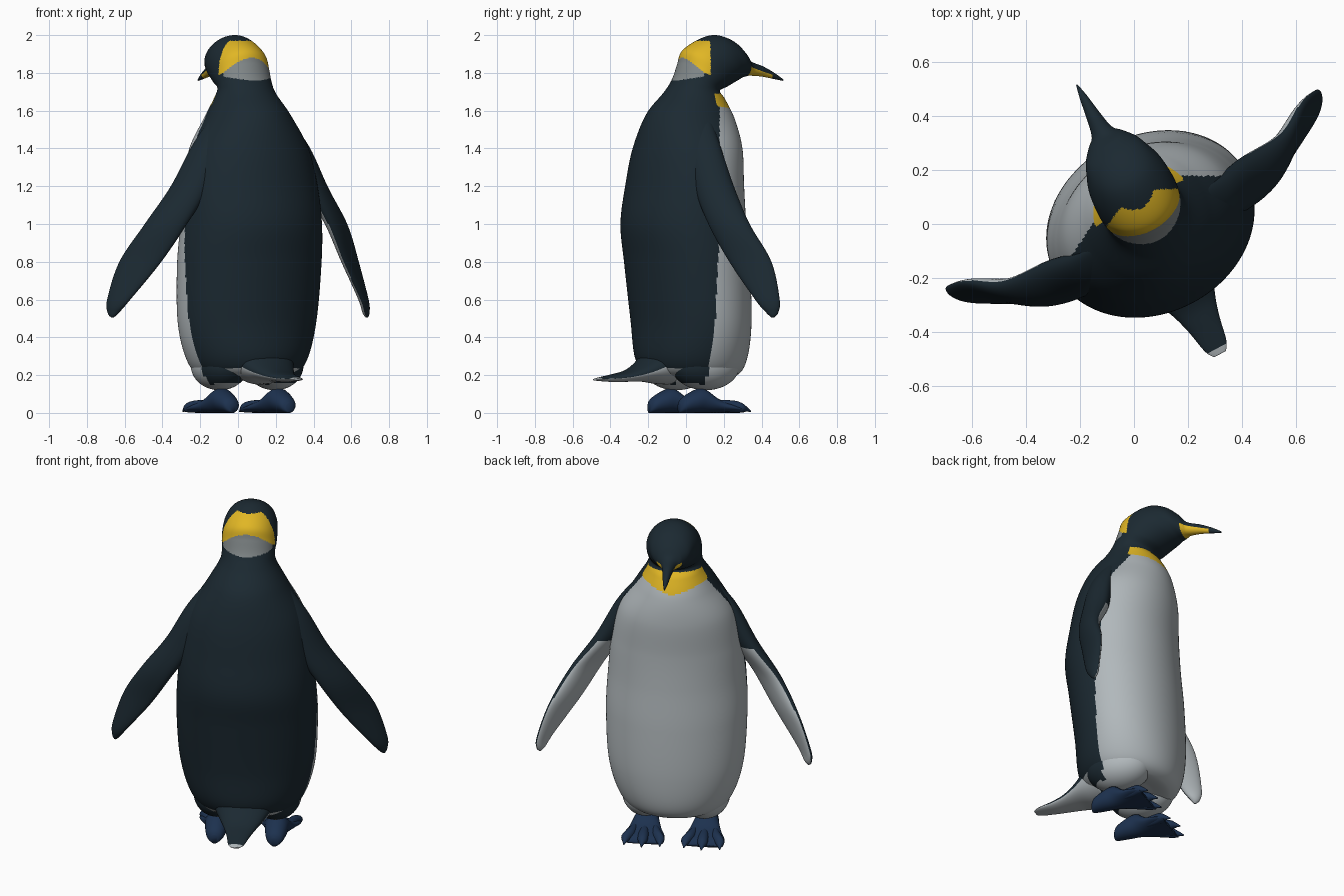
import bpy, bmesh, math
from mathutils import Vector, Matrix

if "Cube" in bpy.data.objects:
    bpy.data.objects.remove(bpy.data.objects["Cube"])

# local frame: x = sideways, y = beak direction, z = up; then turned as a whole
PLACE = Matrix.Rotation(math.radians(28), 4, 'Z') @ Matrix.Translation((0.055, 0, 0))


def material(name, rgb):
    m = bpy.data.materials.new(name)
    m.diffuse_color = (*rgb, 1)
    m.use_nodes = True
    m.node_tree.nodes["Principled BSDF"].inputs["Base Color"].default_value = m.diffuse_color
    return m


DARK = material("dark slate", (0.011, 0.022, 0.031))
PALE = material("pale grey", (0.44, 0.48, 0.50))
GOLD = material("golden yellow", (0.75, 0.47, 0.018))
GREY = material("mid grey", (0.22, 0.245, 0.25))
BLUE = material("navy blue", (0.012, 0.031, 0.078))


def finish(name, bm, mats, rule=None):
    bmesh.ops.recalc_face_normals(bm, faces=bm.faces)
    bm.normal_update()
    for f in bm.faces:
        f.smooth = True
        if rule:
            f.material_index = rule(f.calc_center_median(), f.normal)
    me = bpy.data.meshes.new(name)
    bm.to_mesh(me)
    bm.free()
    for m in mats:
        me.materials.append(m)
    ob = bpy.data.objects.new(name, me)
    ob.matrix_world = PLACE
    bpy.context.collection.objects.link(ob)


def smooth_rings(rings, steps):
    """Catmull-Rom interpolation of equal-length number rows."""
    out = []
    for i in range(len(rings) - 1):
        p0, p1 = rings[max(i - 1, 0)], rings[i]
        p2, p3 = rings[i + 1], rings[min(i + 2, len(rings) - 1)]
        for s in range(steps):
            t = s / steps
            out.append([0.5 * (2 * b + (c - a) * t + (2 * a - 5 * b + 4 * c - d) * t * t
                               + (3 * b - a - 3 * c + d) * t ** 3)
                        for a, b, c, d in zip(p0, p1, p2, p3)])
    return out + [rings[-1]]


def loft(name, rings, mats, rule=None, n=48, steps=5, side=1):
    """Skin ellipses given as (centre, half axis A, half axis B)."""
    bm = bmesh.new()
    rows = []
    for r in smooth_rings([[*c, *a, *b] for c, a, b in rings], steps):
        c, a, b = Vector(r[:3]), Vector(r[3:6]), Vector(r[6:])
        row = []
        for k in range(n):
            t = 2 * math.pi * k / n
            p = c + a * math.cos(t) + b * math.sin(t)
            row.append(bm.verts.new((p.x * side, p.y, max(p.z, 0))))
        rows.append(row)
    for r0, r1 in zip(rows, rows[1:]):
        for k in range(n):
            j = (k + 1) % n
            bm.faces.new((r0[k], r0[j], r1[j], r1[k]))
    bm.faces.new(rows[0])
    bm.faces.new(rows[-1])
    finish(name, bm, mats, rule)


def ball(name, centre, size, mats, rule=None):
    bm = bmesh.new()
    bmesh.ops.create_uvsphere(bm, u_segments=48, v_segments=28, radius=1,
                              matrix=Matrix.Translation(centre) @ Matrix.Diagonal((*size, 1)))
    finish(name, bm, mats, rule)


# body, head and beak: (back y, back z, front y, front z, half width)
PROFILE = [
    (-.10, .19, .12, .19, .12), (-.22, .20, .22, .19, .245), (-.285, .29, .28, .26, .325),
    (-.30, .50, .30, .45, .383), (-.335, .80, .29, .75, .40), (-.36, 1.0, .27, 1.0, .39),
    (-.335, 1.2, .26, 1.2, .37), (-.30, 1.4, .26, 1.4, .325), (-.24, 1.58, .235, 1.55, .23),
    (-.14, 1.70, .185, 1.655, .165), (-.09, 1.77, .15, 1.70, .15), (-.06, 1.85, .20, 1.725, .155),
    (-.035, 1.92, .25, 1.75, .155), (.05, 1.975, .28, 1.765, .148), (.14, 2.0, .30, 1.775, .13),
    (.23, 1.975, .32, 1.78, .108), (.30, 1.92, .345, 1.785, .072), (.35, 1.865, .365, 1.785, .042),
    (.43, 1.835, .43, 1.78, .026), (.50, 1.80, .50, 1.767, .015), (.555, 1.765, .552, 1.758, .003)]


def belly_edge(z):
    return -0.055 + 0.07 * max(0, z - 0.7) + max(0, z - 1.4) * 0.3


def body_colour(c, nrm):
    u, v, z = abs(c.x), c.y, c.z
    if z < 1.69 and v > 0.06 and z > 1.575 + 0.28 * u:   # throat band
        return 2
    if z < 1.66 and (v > belly_edge(z) or (z < 0.24 and nrm.z < -0.6)):
        return 1
    if v < 0.11 - 0.47 * u and 1.76 + u * u < z < 1.97:  # nape patches
        if z > 1.88 - 4 * u * u:
            return 2
        if u < 0.14:
            return 3
    if 0.325 < v < 0.48 and z < 1.832 - 0.28 * (v - 0.33):  # lower bill plate
        return 2
    return 0


loft("body_and_head",
     [((0, (b + f) / 2, (zb + zf) / 2), (w, 0, 0), (0, (f - b) / 2, (zf - zb) / 2))
      for b, zb, f, zf, w in PROFILE],
     [DARK, PALE, GOLD, GREY], body_colour, n=192, steps=14)

# tail: (y, bottom z, top z, half width)
TAIL = [(-.14, .15, .45, .19), (-.22, .155, .37, .16), (-.29, .165, .285, .125),
        (-.37, .165, .232, .088), (-.45, .163, .209, .064), (-.54, .168, .19, .045),
        (-.575, .172, .181, .025)]
loft("tail", [((0, y, (a + b) / 2), (w, 0, 0), (0, 0, (b - a) / 2)) for y, a, b, w in TAIL],
     [DARK, PALE], lambda c, n: 1 if n.z < -0.2 or c.y < -.55 else 0)

# flipper: (z, outer x, outer y, inner x, inner y, half thickness)
FLIPPER = [(1.60, .19, .0, .10, -.10, .03), (1.42, .325, .0, .20, -.14, .055),
           (1.2, .445, .02, .30, -.14, .065), (1.0, .595, .035, .425, -.12, .048),
           (.8, .71, .105, .547, -.06, .034), (.6, .775, .12, .692, .017, .025),
           (.53, .777, .11, .738, .06, .018), (.505, .768, .09, .758, .08, .006)]
# foot: (y, height, half width)
FOOT = [(-.16, .05, .02), (-.14, .08, .046), (-.08, .115, .062), (-.02, .13, .07),
        (.05, .08, .092), (.11, .055, .116), (.16, .035, .12), (.178, .015, .114)]

for side, word in ((1, "right"), (-1, "left")):
    rings = []
    for z, ox, oy, ix, iy, th in FLIPPER:
        out = Vector((oy - iy, ix - ox, 0)).normalized() * th
        rings.append((((ox + ix) / 2, (oy + iy) / 2, z), ((ox - ix) / 2, (oy - iy) / 2, 0), out))
    facing = Vector((.7 * side, -.7, .35))
    loft("flipper_" + word, rings, [DARK, PALE],
         lambda c, n: 1 if n.dot(facing) < -0.35 and c.z < 1.18 else 0, steps=10, side=side)

    # lobe of the belly above each leg
    ball("thigh_" + word, (.165 * side, 0, .25), (.14, .19, .13), [DARK, PALE],
         lambda c, n: 1 if c.y > -.055 or n.z < -.8 else 0)

    # webbed foot with toes and claws
    loft("foot_" + word, [((.17, y, h / 2), (w, 0, 0), (0, 0, h / 2)) for y, h, w in FOOT],
         [BLUE], n=24, steps=4, side=side)
    for k in (-1, 0, 1):
        x, dx, far = .17 + .05 * k, .045 * k, .02 * (k == 0) - .03
        loft(f"toe_{word}_{k + 2}",
             [((x, .03, .04), (.02, 0, 0), (0, 0, .028)),
              ((x + dx * .6, .12, .034), (.03, 0, 0), (0, 0, .032)),
              ((x + dx, .19 + far, .028), (.028, 0, 0), (0, 0, .026)),
              ((x + dx * 1.1, .22 + far, .02), (.014, 0, 0), (0, 0, .013)),
              ((x + dx * 1.15, .245 + far, .008), (.003, 0, 0), (0, 0, .004))],
             [BLUE], n=16, steps=4, side=side)

    # eye
    ball("eye_" + word, (.108 * side, .235, 1.885), (.014, .02, .018), [DARK])
